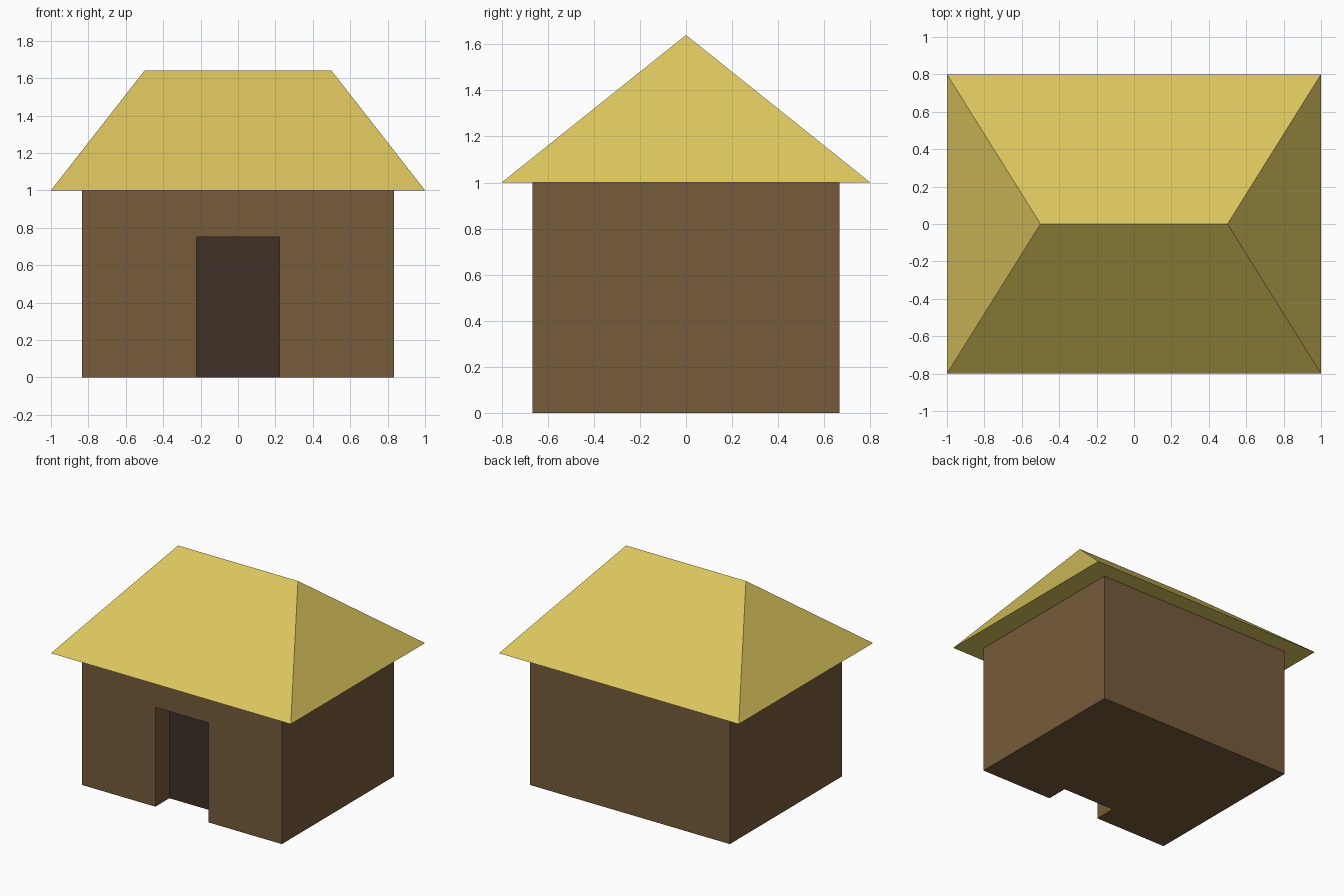
import bpy, bmesh

if "Cube" in bpy.data.objects:
    bpy.data.objects.remove(bpy.data.objects["Cube"])


def material(name, rgb):
    m = bpy.data.materials.new(name)
    m.diffuse_color = (*rgb, 1)
    m.use_nodes = True
    m.node_tree.nodes["Principled BSDF"].inputs["Base Color"].default_value = m.diffuse_color
    return m


def box(name, lo, hi):
    size = [b - a for a, b in zip(lo, hi)]
    mid = [(a + b) / 2 for a, b in zip(lo, hi)]
    bpy.ops.mesh.primitive_cube_add(size=1, location=mid)
    ob = bpy.context.object
    ob.name = name
    ob.scale = size
    bpy.ops.object.transform_apply(location=True, rotation=False, scale=True)
    return ob


mud = material("mud_wall", (0.18, 0.105, 0.043))
thatch = material("thatch", (0.71, 0.56, 0.11))
dark = material("dark_door", (0.05, 0.031, 0.022))

# Walls: solid block with a recessed doorway cut from the front
walls = box("walls", (-0.833, -0.667, 0), (0.833, 0.667, 1))
cutter = box("doorway_cutter", (-0.222, -0.9, -0.2), (0.222, -0.5, 0.75))
cutter.hide_render = True
cut = walls.modifiers.new("doorway", 'BOOLEAN')
cut.operation = 'DIFFERENCE'
cut.solver = 'EXACT'
cut.object = cutter
bpy.context.view_layer.objects.active = walls
bpy.ops.object.modifier_apply(modifier=cut.name)
bpy.data.objects.remove(cutter)

# Door: dark face at the back of the recess
walls.data.materials.clear()
walls.data.materials.append(mud)
walls.data.materials.append(dark)
for p in walls.data.polygons:
    is_door = p.normal.y < -0.9 and abs(p.center.y + 0.5) < 0.01
    p.material_index = 1 if is_door else 0

# Roof: box whose top edge is drawn in to a ridge, giving four hipped slopes
roof = box("hipped_roof", (-1, -0.8, 1), (1, 0.8, 1.64))
roof.data.materials.append(thatch)
bm = bmesh.new()
bm.from_mesh(roof.data)
for v in bm.verts:
    if v.co.z > 1.3:
        v.co.x *= 0.5
        v.co.y = 0
bmesh.ops.remove_doubles(bm, verts=bm.verts, dist=0.001)
bm.to_mesh(roof.data)
bm.free()
